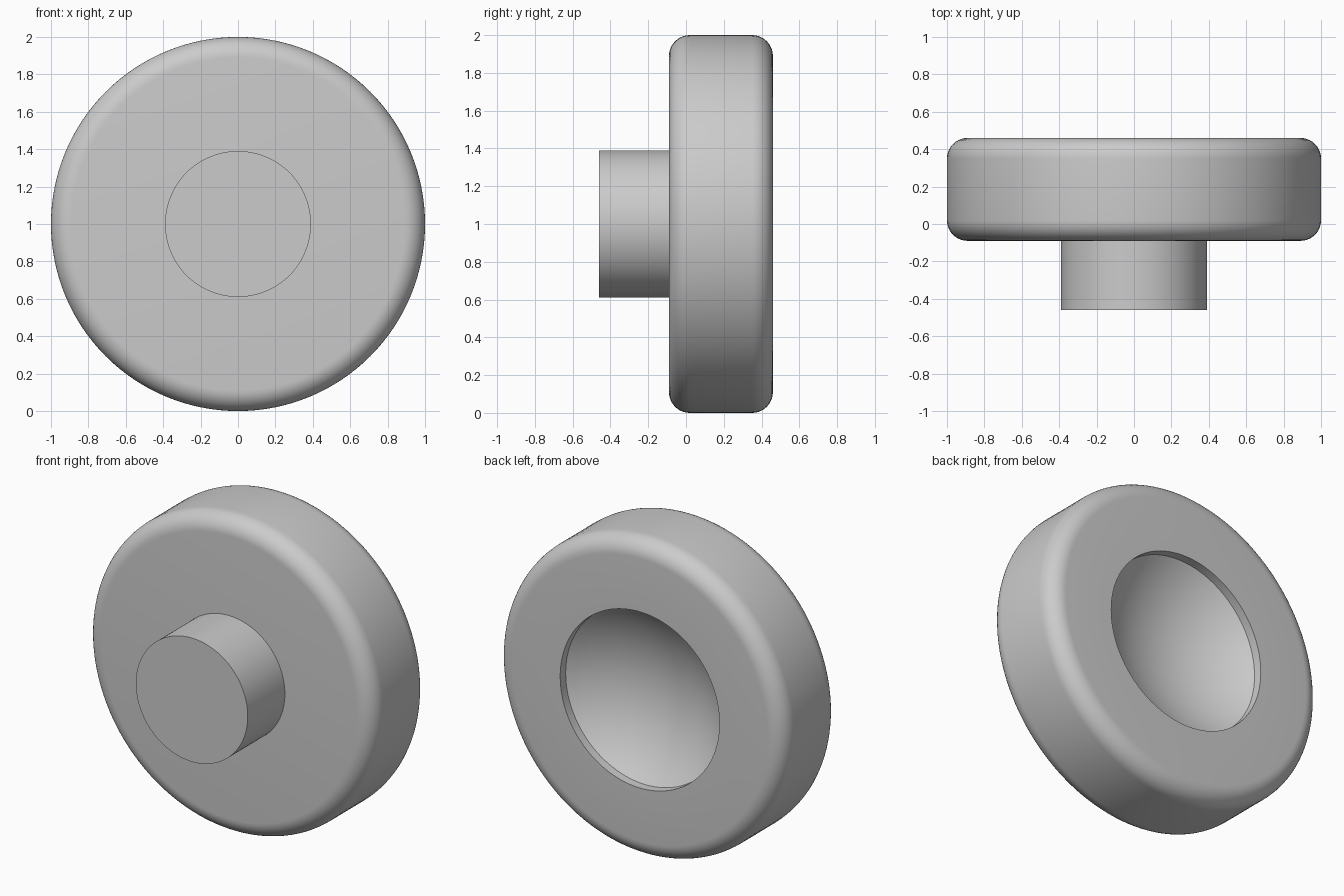
import bpy, bmesh, math
from mathutils import Matrix

if "Cube" in bpy.data.objects:
    bpy.data.objects.remove(bpy.data.objects["Cube"], do_unlink=True)

grey = bpy.data.materials.new("light_grey")
grey.use_nodes = True
grey.diffuse_color = (0.6, 0.6, 0.6, 1)
grey.node_tree.nodes["Principled BSDF"].inputs["Base Color"].default_value = (0.6, 0.6, 0.6, 1)

FRONT, BACK, FILLET, SIDES = -0.09, 0.46, 0.11, 128


def arc(r, y, radius, start, end, steps=10):
    """Profile points (radius, y) along an arc, angles in degrees."""
    angles = [math.radians(start + (end - start) * i / steps) for i in range(steps + 1)]
    return [(r + radius * math.cos(a), y + radius * math.sin(a)) for a in angles]


def lathe(name, profile):
    """Spin a (radius, y) profile about the y axis at height 1."""
    bm = bmesh.new()
    verts = [bm.verts.new((r, y, 0)) for r, y in profile]
    edges = [bm.edges.new(pair) for pair in zip(verts, verts[1:])]
    bmesh.ops.spin(bm, geom=verts + edges, cent=(0, 0, 0), axis=(0, 1, 0),
                   angle=math.tau, steps=SIDES)
    bmesh.ops.remove_doubles(bm, verts=bm.verts, dist=1e-5)
    bmesh.ops.recalc_face_normals(bm, faces=bm.faces)
    bmesh.ops.transform(bm, matrix=Matrix.Translation((0, 0, 1)), verts=bm.verts)
    mesh = bpy.data.meshes.new(name)
    bm.to_mesh(mesh)
    bm.free()
    mesh.materials.append(grey)
    obj = bpy.data.objects.new(name, mesh)
    bpy.context.collection.objects.link(obj)
    bpy.ops.object.select_all(action="DESELECT")
    obj.select_set(True)
    bpy.context.view_layer.objects.active = obj
    bpy.ops.object.shade_smooth_by_angle(angle=math.radians(30))


# Rounded wheel with a lipped, dished recess in its back
DISH_R, LIP = 0.555, 0.055
SPHERE = 0.86
centre = BACK - LIP + math.sqrt(SPHERE ** 2 - DISH_R ** 2)
rim_angle = math.degrees(math.asin(DISH_R / SPHERE))
profile = [(0, FRONT)]
profile += arc(1 - FILLET, FRONT + FILLET, FILLET, -90, 0)
profile += arc(1 - FILLET, BACK - FILLET, FILLET, 0, 90)
profile += [(DISH_R, BACK)]
profile += arc(0, centre, SPHERE, rim_angle - 90, -90, 12)
lathe("knob_body", profile)

# Plain round stub on the front
lathe("front_stub", [(0, -0.46), (0.39, -0.46), (0.39, FRONT + 0.02), (0, FRONT + 0.02)])
